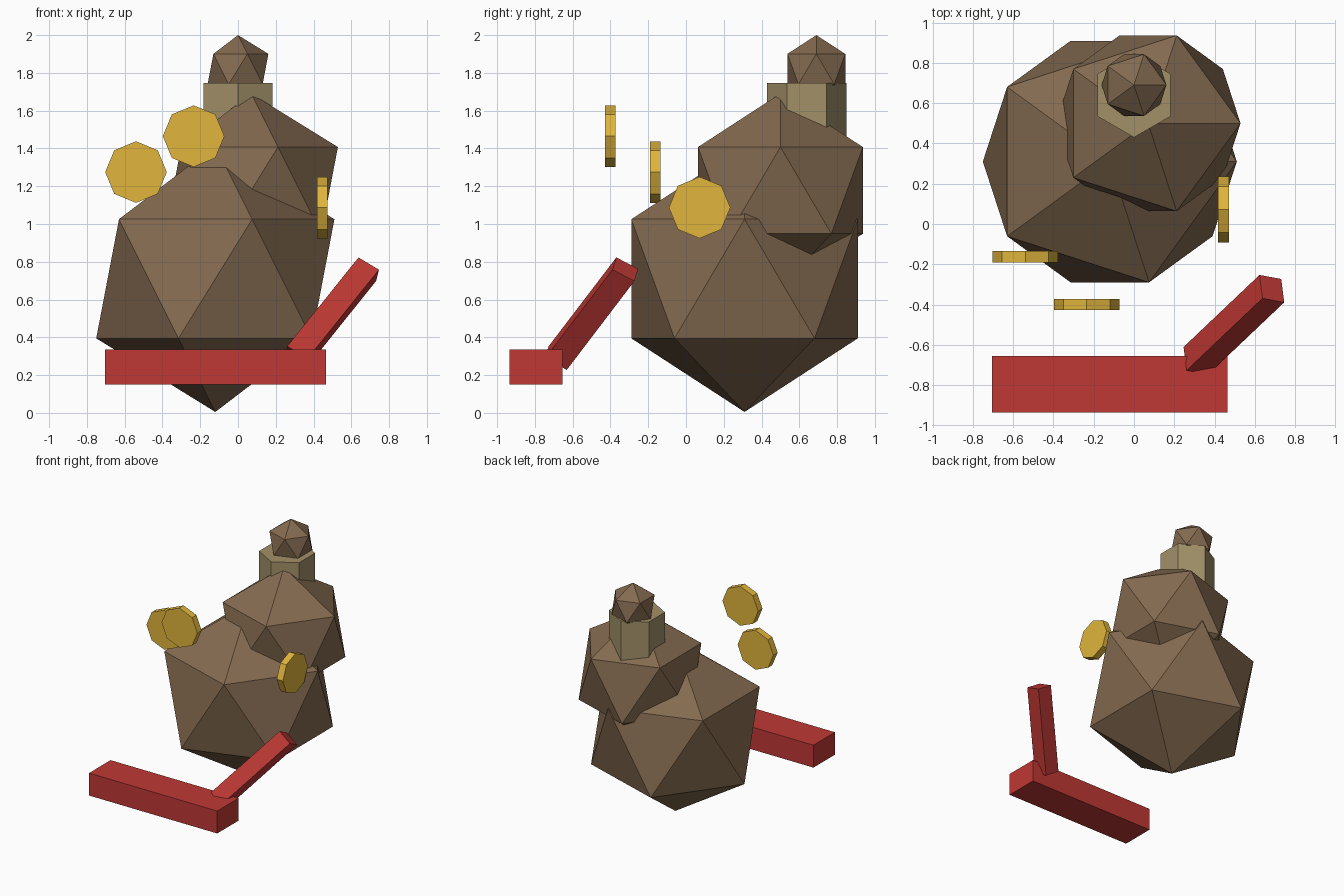
import bpy, bmesh, math
from mathutils import Matrix, Vector

if "Cube" in bpy.data.objects:
    bpy.data.objects.remove(bpy.data.objects["Cube"])


def material(name, rgb):
    m = bpy.data.materials.new(name)
    m.diffuse_color = (*rgb, 1)
    m.use_nodes = True
    m.node_tree.nodes["Principled BSDF"].inputs["Base Color"].default_value = m.diffuse_color
    return m


BROWN = material("brown_rock", (0.23, 0.145, 0.08))
TAN = material("tan_stone", (0.36, 0.28, 0.14))
GOLD = material("gold", (0.75, 0.46, 0.045))
RED = material("red", (0.52, 0.04, 0.035))


def finish(name, mat):
    o = bpy.context.object
    o.name = o.data.name = name
    o.data.materials.append(mat)


def rock(name, loc, radius):
    bpy.ops.mesh.primitive_ico_sphere_add(subdivisions=1, radius=radius, location=loc)
    finish(name, BROWN)


def prism(name, sides, loc, radius, depth, mat, rot=(0, 0, 0)):
    bpy.ops.mesh.primitive_cylinder_add(vertices=sides, radius=radius, depth=depth,
                                        location=loc, rotation=rot)
    finish(name, mat)


def bar(name, centre, a, b, c):
    """Box spanned by three edge vectors."""
    m = Matrix((a, b, c)).transposed().to_4x4()
    m.translation = centre
    bm = bmesh.new()
    bmesh.ops.create_cube(bm, size=1, matrix=m)
    bmesh.ops.recalc_face_normals(bm, faces=bm.faces)
    me = bpy.data.meshes.new(name)
    bm.to_mesh(me)
    bm.free()
    me.materials.append(RED)
    bpy.context.collection.objects.link(bpy.data.objects.new(name, me))


# Stacked boulders
rock("lower_boulder", (-0.12, 0.31, 0.71), 0.705)
rock("upper_boulder", (0.07, 0.5, 1.178), 0.513)
rock("top_stone", (0, 0.69, 1.82), 0.18)

# Hexagonal collar under the top stone
prism("collar", 6, (0, 0.64, 1.583), 0.21, 0.325, TAN)

# Floating coins
q = math.pi / 2
for i, (loc, rot) in enumerate([((-0.235, -0.40, 1.465), (q, 0, 0)),
                                ((-0.54, -0.162, 1.275), (q, 0, 0)),
                                ((0.445, 0.072, 1.087), (0, q, 0))]):
    prism(f"coin_{i + 1}", 8, loc, 0.163, 0.056, GOLD, rot)

# Flat red beam and the slanted beam rising from its end
bar("flat_beam", (-0.12, -0.795, 0.242), (1.17, 0, 0), (0, 0.28, 0), (0, 0, 0.185))
corner = Vector((0.638, -0.369, 0.823))
a = Vector((-0.015, 0.116, -0.06))
b = Vector((0.108, -0.02, -0.065))
d = Vector((-0.377, -0.358, -0.47))
bar("slanted_beam", corner + (a + b + d) / 2, a, b, d)
